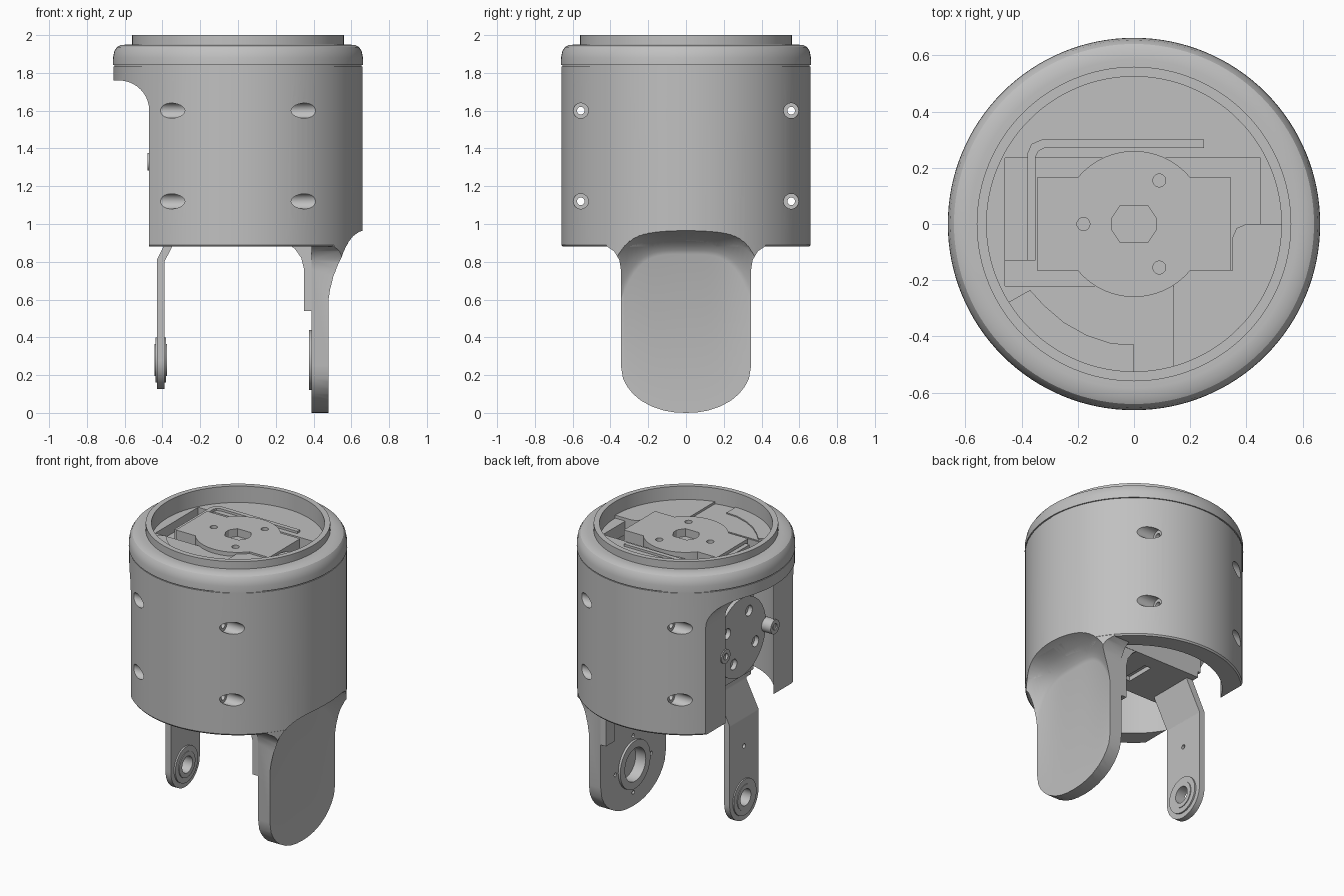
import bpy, bmesh, math

cube = bpy.data.objects.get("Cube")
if cube:
    bpy.data.objects.remove(cube, do_unlink=True)

grey = bpy.data.materials.new("plain grey")
grey.use_nodes = True
grey.diffuse_color = (0.53, 0.53, 0.53, 1)
grey.node_tree.nodes["Principled BSDF"].inputs["Base Color"].default_value = (0.53, 0.53, 0.53, 1)
parts = []


def loft(name, rings, closed=False):
    """Skin a row of equal point rings; cap the ends unless closed."""
    bm = bmesh.new()
    rows = [[bm.verts.new(p) for p in ring] for ring in rings]
    pairs = list(zip(rows, rows[1:]))
    if closed:
        pairs.append((rows[-1], rows[0]))
    else:
        bm.faces.new(rows[0])
        bm.faces.new(rows[-1])
    for a, b in pairs:
        for i in range(len(a)):
            j = (i + 1) % len(a)
            bm.faces.new((a[i], a[j], b[j], b[i]))
    bmesh.ops.recalc_face_normals(bm, faces=bm.faces)
    mesh = bpy.data.meshes.new(name)
    bm.to_mesh(mesh)
    bm.free()
    mesh.materials.append(grey)
    obj = bpy.data.objects.new(name, mesh)
    bpy.context.collection.objects.link(obj)
    parts.append(obj)
    return obj


def prism(name, axis, pts, a, b):
    """Extrude a 2D outline along an axis from a to b."""
    place = {"x": lambda p, t: (t, p[0], p[1]),
             "y": lambda p, t: (p[0], t, p[1]),
             "z": lambda p, t: (p[0], p[1], t)}[axis]
    return loft(name, [[place(p, t) for p in pts] for t in (a, b)])


def circle(c, r, n=48):
    return [(c[0] + r * math.cos(2 * math.pi * i / n),
             c[1] + r * math.sin(2 * math.pi * i / n)) for i in range(n)]


def rect(x0, x1, y0, y1):
    return [(x0, y0), (x1, y0), (x1, y1), (x0, y1)]


def cyl(name, axis, c, r, a, b, n=48):
    return prism(name, axis, circle(c, r, n), a, b)


def lathe(name, profile, n=128):
    rings = []
    for i in range(n):
        t = 2 * math.pi * i / n
        rings.append([(r * math.cos(t), r * math.sin(t), z) for r, z in profile])
    return loft(name, rings, True)


def boolean(obj, tool, op="DIFFERENCE", keep=False):
    mod = obj.modifiers.new("cut", "BOOLEAN")
    mod.operation, mod.solver, mod.object = op, "EXACT", tool
    bpy.context.view_layer.objects.active = obj
    bpy.ops.object.modifier_apply(modifier=mod.name)
    if not keep:
        parts.remove(tool)
        bpy.data.objects.remove(tool, do_unlink=True)


def drill(obj, axis, c, r, a, b, n=32):
    boolean(obj, cyl("cutter", axis, c, r, a, b, n))


# Main housing shell and rounded top cap with collar
shell = lathe("housing_shell", [(0.535, 0.88), (0.652, 0.88), (0.66, 0.89),
                                (0.66, 1.835), (0.535, 1.835)])
lathe("top_cap", [(0.525, 1.83), (0.655, 1.83), (0.655, 1.842), (0.663, 1.842), (0.662, 1.88),
                  (0.655, 1.915), (0.641, 1.937), (0.618, 1.948), (0.585, 1.95),
                  (0.56, 1.95), (0.56, 2.0), (0.525, 2.0)])

# Arched opening on the right side of the shell
arc = [(-0.63 + 0.16 * math.cos(t), 1.60 + 0.16 * math.sin(t))
       for t in [math.pi / 2 * i / 10 for i in range(11)]]
boolean(shell, prism("cutter", "y", [(-0.9, 0.7), (-0.47, 0.7)] + arc + [(-0.9, 1.76)], -0.8, 0.8))

# Counterbored cross holes
for y in (-0.557, 0.557):
    for z in (1.12, 1.60):
        drill(shell, "x", (y, z), 0.02, -0.8, 0.8)
        for s in (-1, 1):
            drill(shell, "x", (y, z), 0.04, s * 0.28, s * 0.8)

# Tongue on the left side: rounded outline trimmed to the shell radius
half = [(0.06, 0.003), (0.12, 0.013), (0.18, 0.033), (0.24, 0.066), (0.28, 0.1), (0.31, 0.137),
        (0.333, 0.18), (0.345, 0.25),
        (0.345, 0.76), (0.353, 0.81), (0.38, 0.855), (0.42, 0.882), (0.42, 0.95)]
outline = [(0, 0)] + half + [(-y, z) for y, z in reversed(half)]
tongue = prism("side_tongue", "x", outline, 0.39, 0.75)
boolean(tongue, cyl("cutter", "z", (0, 0), 0.659, -0.2, 1.2, 128), "INTERSECT")


# Flat outer face with a scooped shoulder, cut from tongue and shell
def scoop(y):
    low = 0.84 - 0.14 * min(abs(y) / 0.3, 1.3) ** 4
    mix = lambda f: low + (0.965 - low) * f
    curve = [(0.478, low), (0.488, mix(0.17)), (0.505, mix(0.35)), (0.55, mix(0.68)),
             (0.66, 0.965), (0.72, 0.995)]
    return [(x, y, z) for x, z in [(0.9, -0.2), (0.478, -0.2)] + curve + [(0.9, 0.995)]]


carve = loft("cutter", [scoop(-0.5 + i / 40) for i in range(41)])
boolean(shell, carve, keep=True)
boolean(tongue, carve)

# Inner bearing seat of the tongue
hub = (0, 0.28)
drill(tongue, "x", hub, 0.11, 0.3, 0.45, 48)
for i in range(4):
    t = math.pi / 2 * i
    drill(tongue, "x", (0.19 * math.cos(t), 0.28 + 0.19 * math.sin(t)), 0.013, 0.3, 0.41, 12)
ring = cyl("bearing_ring", "x", hub, 0.16, 0.375, 0.392)
drill(ring, "x", hub, 0.11, 0.3, 0.5, 48)

# Side strips that thicken the top of the tongue
strip = [(0.4, 0.54), (0.35, 0.54), (0.35, 0.76), (0.335, 0.82), (0.3, 0.87), (0.27, 0.89), (0.4, 0.89)]
for s in (-1, 1):
    prism("tongue_strip", "y", strip, s * 0.25, s * 0.345)

# Hanging strap with round end and pivot boss
end = [(0.153 * math.cos(t), 0.28 + 0.153 * math.sin(t))
       for t in [math.pi + math.pi * i / 24 for i in range(25)]]
strap = prism("strap", "x", end + [(0.153, 0.80), (-0.153, 0.80)], -0.43, -0.39)
drill(strap, "x", hub, 0.055, -0.6, -0.2)
drill(strap, "x", (0, 0.62), 0.015, -0.6, -0.2, 16)
for name, outer, a, b in (("pivot_flange", 0.12, -0.438, -0.38), ("pivot_boss", 0.085, -0.442, -0.375)):
    boss = cyl(name, "x", hub, outer, a, b)
    drill(boss, "x", hub, 0.055, -0.6, -0.2)
prism("strap_bend", "y", [(-0.43, 0.79), (-0.43, 0.81), (-0.34, 0.99), (-0.34, 1.02),
                          (-0.29, 1.02), (-0.29, 0.99), (-0.39, 0.80), (-0.39, 0.79)], -0.153, 0.153)

# Lower motor, with its bottom plate and round drive plate in the opening
prism("lower_motor", "z", rect(-0.36, 0.33, -0.2, 0.2), 1.04, 1.72)
plate = prism("motor_base_plate", "z", rect(-0.34, 0.33, -0.2, 0.2), 1.0, 1.04)
boolean(plate, prism("cutter", "z", rect(-0.05, 0.0, -0.1, 0.1), 0.9, 1.03))
drive = cyl("drive_plate", "x", (0, 1.34), 0.26, -0.41, -0.355, 64)
for i in range(4):
    t = math.pi / 2 * i + 0.5
    drill(drive, "x", (0.17 * math.cos(t), 1.34 + 0.17 * math.sin(t)), 0.035, -0.6, -0.38)
for y in (-0.26, 0.26):
    boss = cyl("screw_boss", "x", (y, 1.33), 0.047, -0.478, -0.35, 32)
    drill(boss, "x", (y, 1.33), 0.022, -0.6, -0.42, 16)

# Upper motor merged with its round output plate
motor = prism("upper_motor", "z", [(-0.345, -0.165), (-0.2, -0.165), (-0.15, -0.21), (0.15, -0.21),
                                   (0.2, -0.165), (0.345, -0.165), (0.345, 0.165), (0.2, 0.165),
                                   (0.15, 0.21), (-0.15, 0.21), (-0.2, 0.165), (-0.345, 0.165)],
              1.73, 1.922)
boolean(motor, cyl("cutter", "z", (0, 0), 0.26, 1.86, 1.922, 64), "UNION")
for c in ((0.09, 0.155), (0.09, -0.155), (-0.18, 0)):
    drill(motor, "z", c, 0.023, 1.88, 2.1, 24)
socket = [(0.08, -0.02), (0.08, 0.02), (0.05, 0.065), (-0.05, 0.065),
          (-0.08, 0.02), (-0.08, -0.02), (-0.05, -0.065), (0.05, -0.065)]
boolean(motor, prism("cutter", "z", socket, 1.87, 2.1))

# Bent bracket around the upper motor
prism("bracket", "z", [(-0.38, -0.13), (-0.35, -0.13), (-0.35, 0.24), (-0.34, 0.26), (-0.32, 0.27),
                       (0.25, 0.27), (0.25, 0.30), (-0.33, 0.30), (-0.365, 0.285), (-0.38, 0.25)],
      1.72, 1.905)
prism("bracket_side", "z", rect(-0.46, -0.38, -0.13, 0.24), 1.72, 1.82)

# Floor inside the collar, with motor well and its base
floor = cyl("collar_floor", "z", (0, 0), 0.56, 1.80, 1.89, 96)
boolean(floor, prism("cutter", "z", rect(-0.46, 0.45, -0.22, 0.235), 1.7, 1.95))
prism("well_base", "z", rect(-0.46, 0.45, -0.22, 0.24), 1.70, 1.73)

# Raised cover plates on the front half of the floor
covers = (("cover_left", [(0.14, -0.6), (0.6, -0.6), (0.6, 0), (0.4, 0), (0.365, -0.015),
                          (0.35, -0.05), (0.35, -0.165), (0.14, -0.165)], 1.91),
          ("cover_right", [(-0.6, -0.225), (0.14, -0.225), (0.14, -0.6), (-0.6, -0.6)], 1.895),
          ("cover_step", [(-0.45, -0.28), (-0.37, -0.235), (-0.32, -0.29), (-0.25, -0.35),
                          (-0.17, -0.395), (-0.08, -0.425), (0, -0.43), (0, -0.6), (-0.45, -0.6)], 1.903))
for name, pts, top in covers:
    cover = prism(name, "z", pts, 1.84, top)
    boolean(cover, cyl("cutter", "z", (0, 0), 0.535, 1.7, 2.1, 96), "INTERSECT")

# Smooth round surfaces, keep edges crisp
bpy.ops.object.select_all(action="DESELECT")
for obj in parts:
    obj.select_set(True)
bpy.context.view_layer.objects.active = shell
bpy.ops.object.shade_smooth_by_angle(angle=math.radians(30))
